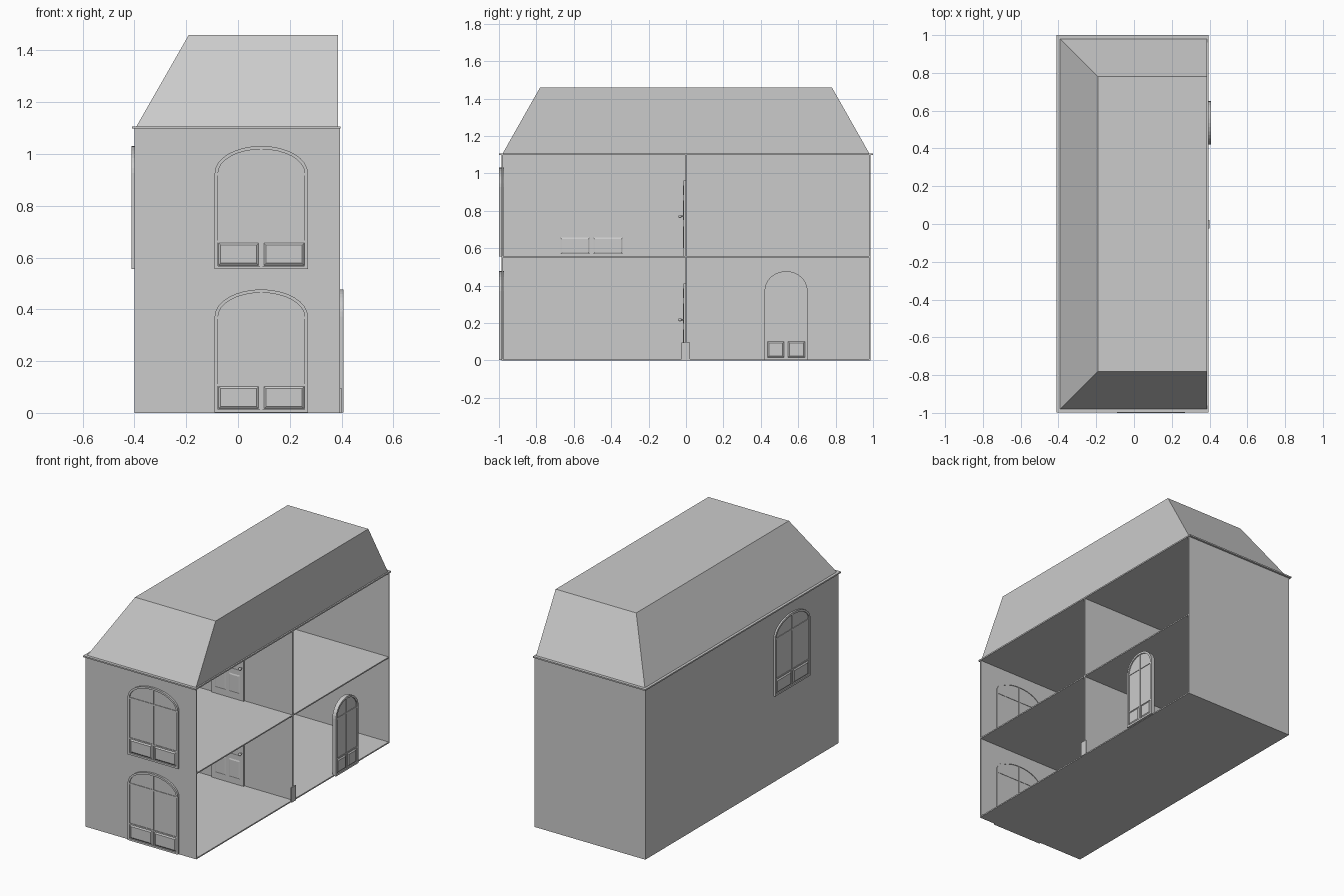
import bpy, bmesh, math
from mathutils import Matrix

if "Cube" in bpy.data.objects:
    bpy.data.objects.remove(bpy.data.objects["Cube"])


def make_object(name, bm):
    bmesh.ops.recalc_face_normals(bm, faces=bm.faces)
    mesh = bpy.data.meshes.new(name)
    bm.to_mesh(mesh)
    bm.free()
    obj = bpy.data.objects.new(name, mesh)
    bpy.context.collection.objects.link(obj)
    return obj


def add_box(bm, x0, x1, y0, y1, z0, z1):
    m = Matrix.Translation(((x0 + x1) / 2, (y0 + y1) / 2, (z0 + z1) / 2))
    m = m @ Matrix.Diagonal((x1 - x0, y1 - y0, z1 - z0, 1))
    bmesh.ops.create_cube(bm, size=1, matrix=m)


def box(name, *dims):
    bm = bmesh.new()
    add_box(bm, *dims)
    return make_object(name, bm)


def raised_panel(bm, x0, x1, z0, z1, y_base, y_face, slope):
    # Rectangular panel with sloped edges
    rings = []
    for s, y in ((0, y_base), (slope, y_face)):
        rings.append([bm.verts.new((x, y, z)) for x, z in
                      ((x0 + s, z0 + s), (x1 - s, z0 + s), (x1 - s, z1 - s), (x0 + s, z1 - s))])
    for i in range(4):
        j = (i + 1) % 4
        bm.faces.new((rings[0][i], rings[0][j], rings[1][j], rings[1][i]))
    bm.faces.new(rings[1])
    bm.faces.new(rings[0])


SPRING, RISE, N = 0.37, 0.105, 16


def arch(half, inset, z0):
    # Upright outline with an elliptical head
    a, b = half - inset, RISE - inset
    pts = [(a, z0)]
    for i in range(N + 1):
        t = math.pi * i / N
        pts.append((a * math.cos(t), SPRING + b * math.sin(t)))
    return pts + [(-a, z0)]


def arched_door(name, width, loc, turn):
    half, border = width / 2, 0.013
    out, back = -0.016, 0.010
    bm = bmesh.new()
    # Arched frame ring
    outer, inner = arch(half, 0, 0), arch(half, border, 0.012)
    loops = [[bm.verts.new((x, y, z)) for x, z in pts]
             for pts, y in ((outer, out), (inner, out), (inner, back), (outer, back))]
    for k in range(4):
        a, b = loops[k], loops[(k + 1) % 4]
        for i in range(len(a)):
            j = (i + 1) % len(a)
            bm.faces.new((a[i], a[j], b[j], b[i]))
    # Pane slab
    pane = arch(half, border * 0.8, 0.008)
    f = [bm.verts.new((x, -0.009, z)) for x, z in pane]
    r = [bm.verts.new((x, 0.006, z)) for x, z in pane]
    bm.faces.new(f)
    bm.faces.new(r)
    for i in range(len(f)):
        j = (i + 1) % len(f)
        bm.faces.new((f[i], f[j], r[j], r[i]))
    # Mullion, transom and lower rail
    inn = half - border * 0.5
    add_box(bm, -0.005, 0.005, -0.013, 0.009, 0.01, SPRING + RISE - 0.01)
    add_box(bm, -inn, inn, -0.0125, 0.0085, SPRING - 0.01, SPRING)
    add_box(bm, -inn, inn, -0.0125, 0.0085, 0.102, 0.11)
    # Lower panels on both faces
    for s in (-1, 1):
        x0, x1 = sorted((s * 0.010, s * (half - border - 0.002)))
        raised_panel(bm, x0, x1, 0.014, 0.1, -0.009, -0.015, 0.008)
        raised_panel(bm, x0, x1, 0.014, 0.1, 0.006, 0.010, 0.008)
    obj = make_object(name, bm)
    obj.location = loc
    obj.rotation_euler.z = math.radians(turn)


def inner_door(name, z):
    # Panelled leaf with a round knob
    bm = bmesh.new()
    add_box(bm, -0.18, 0.05, -0.014, -0.002, z, z + 0.405)
    for x0 in (-0.155, -0.055):
        for z0, z1 in ((0.04, 0.16), (0.19, 0.30), (0.325, 0.38)):
            raised_panel(bm, x0, x0 + 0.08, z + z0, z + z1, -0.014, -0.017, 0.008)
    make_object(name, bm)
    bm = bmesh.new()
    bmesh.ops.create_uvsphere(bm, u_segments=16, v_segments=10, radius=0.009,
                              matrix=Matrix.Translation((0.036, -0.032, z + 0.212)))
    stem = Matrix.Translation((0.036, -0.02, z + 0.212)) @ Matrix.Rotation(math.pi / 2, 4, 'X')
    bmesh.ops.create_cone(bm, cap_ends=True, segments=12, radius1=0.004, radius2=0.004,
                          depth=0.018, matrix=stem)
    knob = make_object(name + "_knob", bm)
    bpy.context.view_layer.objects.active = knob
    knob.select_set(True)
    bpy.ops.object.shade_smooth_by_angle()
    knob.select_set(False)


# House shell, open on the right side
X0, X1, Y, EAVE, T = -0.40, 0.393, 0.987, 1.098, 0.008
box("ground_floor", X0, X1, -Y, Y, 0, T)
box("back_wall", X0, X0 + T, -Y, Y, T, EAVE)
box("end_wall_front", X0 + T, X1, -Y, -Y + T, T, EAVE)
box("end_wall_rear", X0 + T, X1, Y - T, Y, T, EAVE)
box("upper_floor", X0 + T, X1, -Y + T, Y - T, 0.55, 0.558)
for label, z0, z1 in (("lower", T, 0.55), ("upper", 0.558, EAVE)):
    box("partition_" + label, X0 + T, X1, -0.004, 0.004, z0, z1)
box("eaves_slab", -0.409, 0.395, -0.999, 1.0, EAVE, 1.107)
box("partition_foot_block", X1, 0.400, -0.024, 0.022, 0.0, 0.096)

# Mansard roof, sloped on three sides and flat on the open side
bm = bmesh.new()
rings = [[bm.verts.new((x, y, z)) for x, y in ((x0, -h), (0.386, -h), (0.386, h), (x0, h))]
         for x0, h, z in ((-0.392, 0.98, 1.107), (-0.19, 0.78, 1.46))]
for i in range(4):
    j = (i + 1) % 4
    bm.faces.new((rings[0][i], rings[0][j], rings[1][j], rings[1][i]))
bm.faces.new(rings[0])
bm.faces.new(rings[1])
make_object("mansard_roof", bm)

# Arched glazed doors
arched_door("end_arched_door_lower", 0.36, (0.09, -0.984, 0.002), 0)
arched_door("end_arched_door_upper", 0.36, (0.09, -0.984, 0.556), 0)
arched_door("back_arched_door_upper", 0.36, (-0.395, -0.505, 0.556), -90)
arched_door("entrance_door", 0.23, (0.391, 0.535, 0.002), 90)

# Doors on the partition
inner_door("inner_door_lower", 0.006)
inner_door("inner_door_upper", 0.558)
